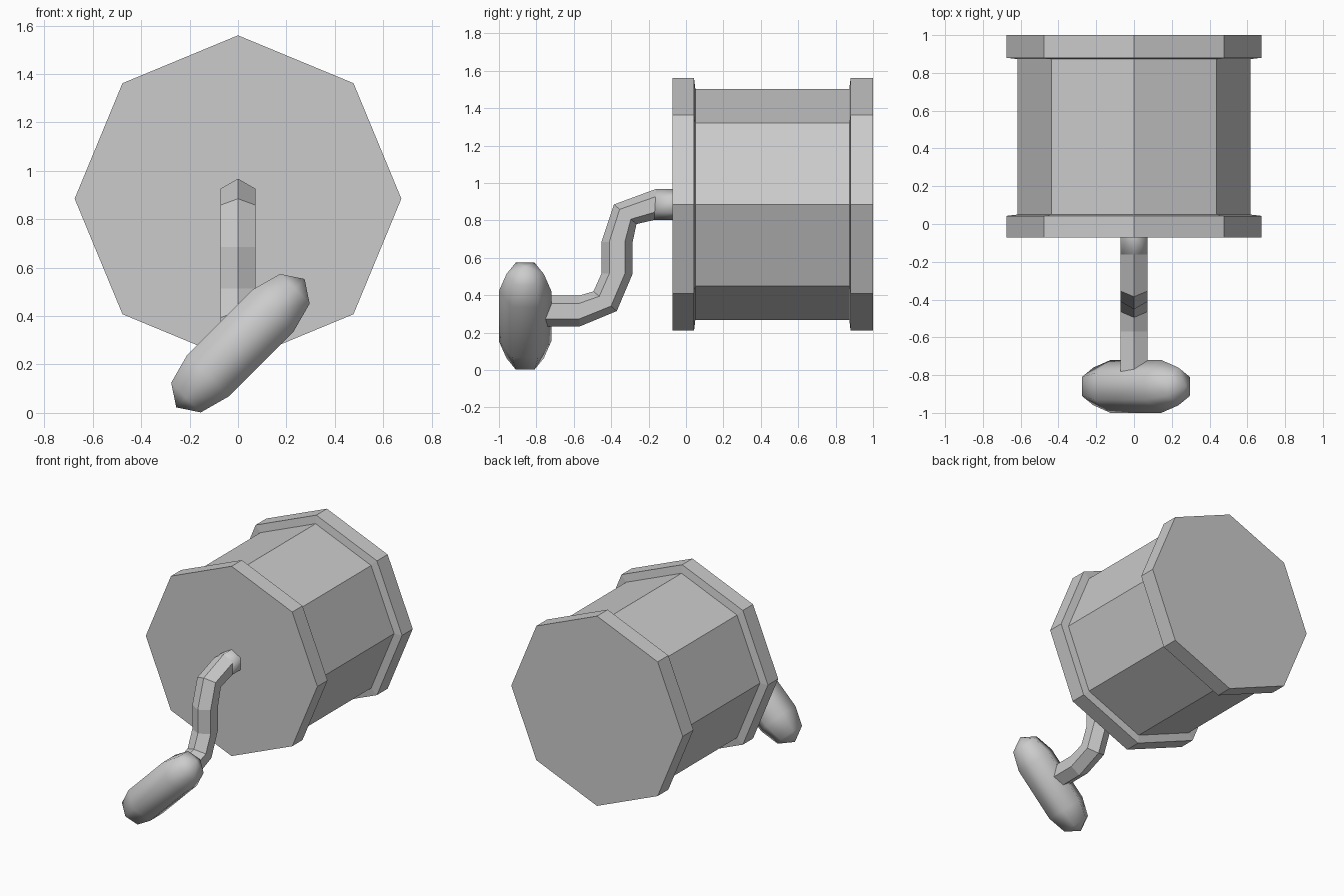
import bpy, bmesh
from math import cos, sin, tau
from mathutils import Vector

cube = bpy.data.objects.get("Cube")
if cube:
    bpy.data.objects.remove(cube)

grey = bpy.data.materials.new("plain grey")
grey.use_nodes = True
colour = (0.6, 0.6, 0.6, 1)
grey.diffuse_color = colour
grey.node_tree.nodes["Principled BSDF"].inputs["Base Color"].default_value = colour


def loft(name, rings, sides, smooth=False):
    """Skin rings given as (centre, first radius vector, second radius vector)."""
    bm = bmesh.new()
    loops = []
    for centre, a, b in rings:
        loops.append([bm.verts.new(centre + a * cos(tau * i / sides) + b * sin(tau * i / sides))
                      for i in range(sides)])
    for low, high in zip(loops, loops[1:]):
        for i in range(sides):
            j = (i + 1) % sides
            bm.faces.new((low[i], low[j], high[j], high[i]))
    bm.faces.new(loops[0])
    bm.faces.new(loops[-1])
    bmesh.ops.remove_doubles(bm, verts=bm.verts, dist=0.0005)
    bmesh.ops.recalc_face_normals(bm, faces=bm.faces)
    for face in bm.faces:
        face.smooth = smooth
    mesh = bpy.data.meshes.new(name)
    bm.to_mesh(mesh)
    bm.free()
    mesh.materials.append(grey)
    obj = bpy.data.objects.new(name, mesh)
    bpy.context.collection.objects.link(obj)
    return obj


# Eight-sided drum with a raised rim at each end
RIM, BODY, AXIS_Z = 0.675, 0.617, 0.885
drum_profile = [(-0.072, RIM), (0.043, RIM), (0.05, BODY),
                (0.873, BODY), (0.88, RIM), (1.0, RIM)]
loft("drum", [(Vector((0, y, AXIS_Z)), Vector((r, 0, 0)), Vector((0, 0, r)))
              for y, r in drum_profile], 8)

# Six-sided bent crank: upper and lower edge of each mitred section as (y, z)
upper = [(-0.06, 0.968), (-0.16, 0.968), (-0.385, 0.885), (-0.452, 0.685),
         (-0.452, 0.515), (-0.495, 0.42), (-0.57, 0.398), (-0.8, 0.398)]
lower = [(-0.06, 0.802), (-0.17, 0.802), (-0.265, 0.78), (-0.285, 0.685),
         (-0.285, 0.515), (-0.37, 0.315), (-0.57, 0.232), (-0.8, 0.232)]
sections = []
for top, bottom in zip(upper, lower):
    top, bottom = Vector((0, *top)), Vector((0, *bottom))
    sections.append(((top + bottom) / 2, (top - bottom) / 2, Vector((0.083, 0, 0))))
loft("axle_stub", sections[:2], 6, smooth=True).data.polygons[-2].use_smooth = False
loft("crank_arm", sections[1:], 6)

# Rounded grip, tilted across the end of the crank
along = Vector((1, 0, 1)).normalized()
across = Vector((-1, 0, 1)).normalized()
half = [(0.375, 0), (0.318, 0.1), (0.19, 0.14)]
grip_profile = [(-d, r) for d, r in half] + [(d, r) for d, r in reversed(half)]
grip_centre = Vector((0.01, -0.86, 0.288))
loft("grip", [(grip_centre + along * d, Vector((0, r, 0)), across * r)
              for d, r in grip_profile], 6, smooth=True)
